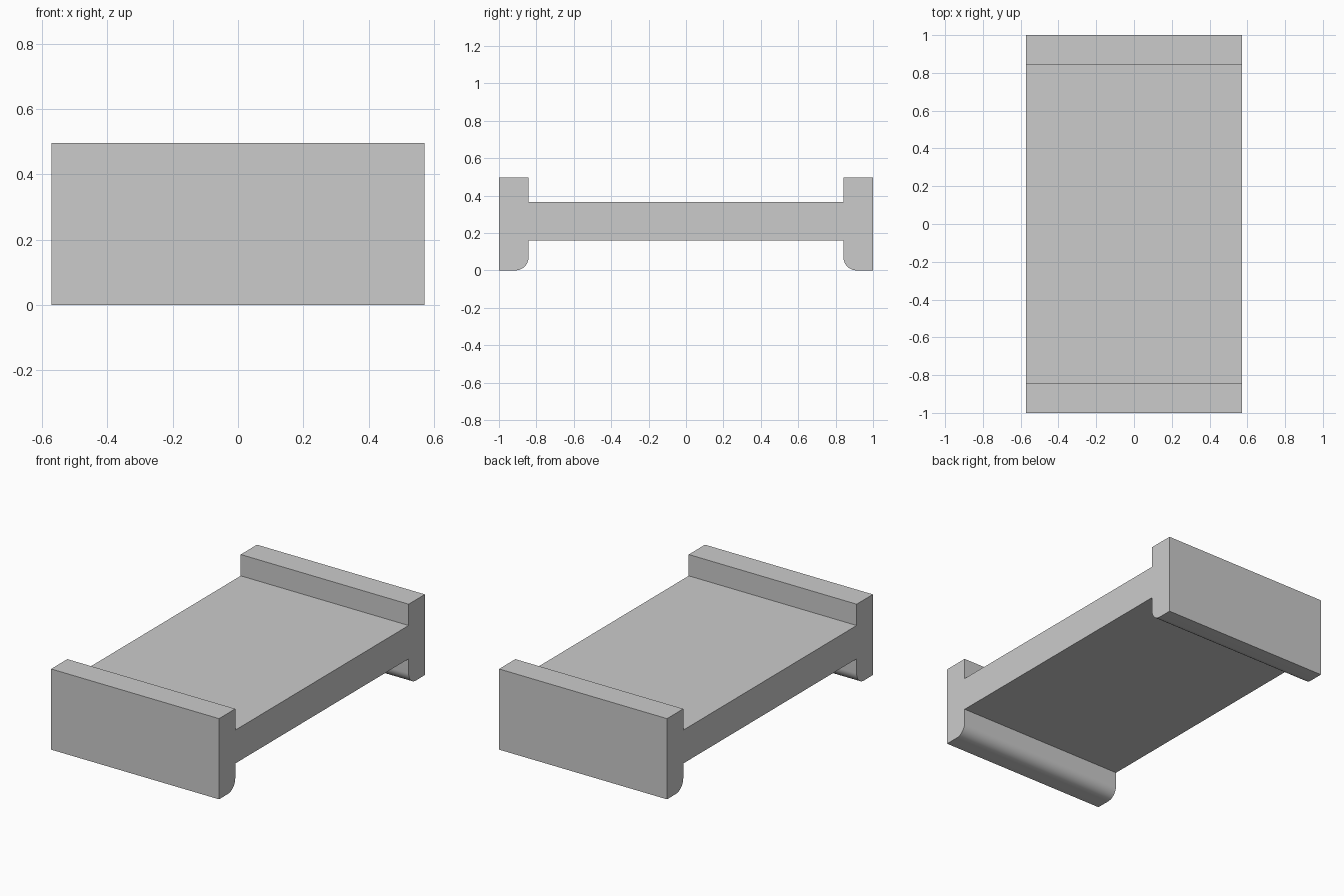
import bpy, bmesh
from math import sin, cos, pi

if "Cube" in bpy.data.objects:
    bpy.data.objects.remove(bpy.data.objects["Cube"])

HALF_X, HALF_Y, TOP = 0.571, 1.0, 0.496
INNER_Y = 0.842                    # inner face of the end flanges
WEB_LOW, WEB_HIGH = 0.16, 0.365    # plate underside and top
R, SEGS = 0.07, 12                 # rounded inner foot edge

# Half of the (y, z) section, from the plate underside round to the plate top
arc = [(INNER_Y + R - R * cos(a), R - R * sin(a))
       for a in (i / SEGS * pi / 2 for i in range(SEGS + 1))]
half = [(INNER_Y, WEB_LOW)] + arc + [
    (HALF_Y, 0), (HALF_Y, TOP), (INNER_Y, TOP), (INNER_Y, WEB_HIGH)]
section = half + [(-y, z) for y, z in reversed(half)]

# Extrude the mirrored section across the width
bm = bmesh.new()
face = bm.faces.new([bm.verts.new((-HALF_X, y, z)) for y, z in section])
ext = bmesh.ops.extrude_face_region(bm, geom=[face], use_keep_orig=True)
moved = [v for v in ext["geom"] if isinstance(v, bmesh.types.BMVert)]
bmesh.ops.translate(bm, verts=moved, vec=(2 * HALF_X, 0, 0))
bmesh.ops.recalc_face_normals(bm, faces=bm.faces)

mesh = bpy.data.meshes.new("flanged_plate")
bm.to_mesh(mesh)
bm.free()
plate = bpy.data.objects.new("flanged_plate", mesh)
bpy.context.collection.objects.link(plate)

# Smooth the rounded foot edges, keep the rest crisp
bpy.context.view_layer.objects.active = plate
plate.select_set(True)
bpy.ops.object.shade_smooth_by_angle(angle=pi / 6)
